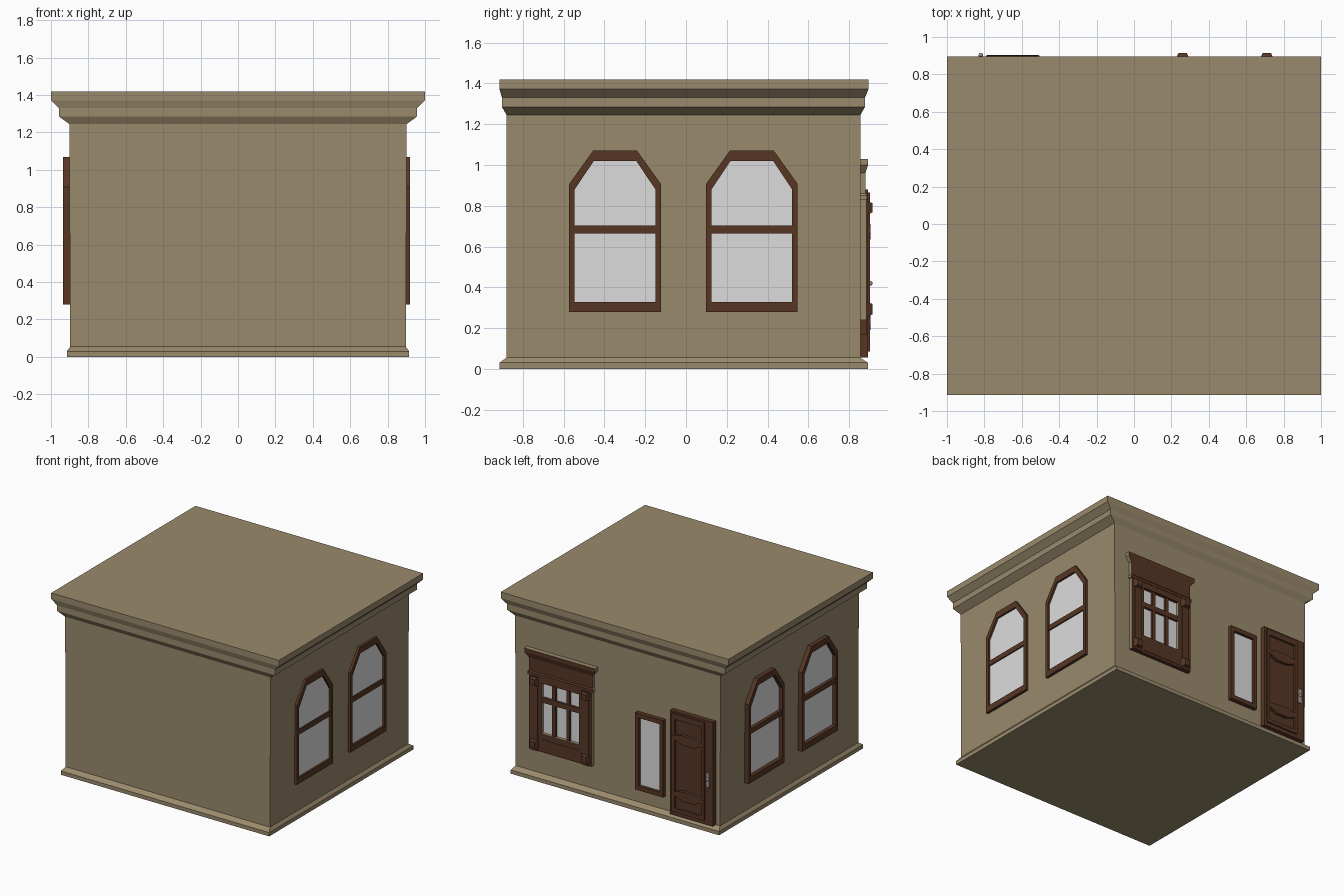
import bpy, bmesh, math

cube = bpy.data.objects.get("Cube")
if cube:
    bpy.data.objects.remove(cube, do_unlink=True)


def material(name, rgb):
    m = bpy.data.materials.new(name)
    m.use_nodes = True
    m.diffuse_color = (*rgb, 1)
    m.node_tree.nodes["Principled BSDF"].inputs["Base Color"].default_value = (*rgb, 1)
    return m


TAN = material("tan plaster", (0.32, 0.255, 0.15))
BROWN = material("dark brown wood", (0.095, 0.037, 0.018))
GLASS = material("pale grey glass", (0.72, 0.72, 0.72))
METAL = material("grey metal", (0.35, 0.34, 0.32))


def finish(name, bm, *mats):
    bmesh.ops.recalc_face_normals(bm, faces=bm.faces[:])
    if len(mats) > 1:
        # second colour on the ends and the flat tops
        for f in bm.faces:
            n = f.normal
            f.material_index = int(abs(n.x) > 0.5 or n.z > 0.9)
    me = bpy.data.meshes.new(name)
    bm.to_mesh(me)
    bm.free()
    for m in mats:
        me.materials.append(m)
    ob = bpy.data.objects.new(name, me)
    bpy.context.collection.objects.link(ob)
    return ob


def bridge(bm, a, b):
    n = len(a)
    for i in range(n):
        j = (i + 1) % n
        bm.faces.new((a[i], a[j], b[j], b[i]))


def loft(name, rings, *mats):
    """Stack of rectangles (z, x0, x1, y0, y1), capped at both ends."""
    bm = bmesh.new()
    loops = [[bm.verts.new(p) for p in ((x0, y0, z), (x1, y0, z), (x1, y1, z), (x0, y1, z))]
             for z, x0, x1, y0, y1 in rings]
    for a, b in zip(loops, loops[1:]):
        bridge(bm, a, b)
    bm.faces.new(loops[0])
    bm.faces.new(loops[-1])
    return finish(name, bm, *mats)


def on_back(u, v, d):
    return (u, d, v)


def on_left(u, v, d):
    return (d, u, v)


def on_right(u, v, d):
    return (-d, u, v)


def rect(u0, u1, v0, v1):
    return [(u0, v0), (u1, v0), (u1, v1), (u0, v1)]


def prism(name, pts, d0, d1, place, *mats, hole=None, front=None):
    """Outline pushed out of a wall from depth d0 to d1; hole makes it a frame,
    front gives a different outline for the outer face."""
    bm = bmesh.new()

    def ring(outline, d):
        return [bm.verts.new(place(u, v, d)) for u, v in outline]

    back, face = ring(pts, d0), ring(front or pts, d1)
    bridge(bm, back, face)
    if hole:
        hb, hf = ring(hole, d0), ring(hole, d1)
        bridge(bm, hb, hf)
        bridge(bm, back, hb)
        bridge(bm, face, hf)
    else:
        bm.faces.new(back)
        bm.faces.new(face)
    return finish(name, bm, *mats)


# Building shell: plinth, walls, two-step cornice and flat roof
shell = [(0, 0.915, -0.915, 0.892), (0.03, 0.915, -0.915, 0.892),
         (0.055, 0.897, -0.88, 0.855), (1.245, 0.902, -0.88, 0.855),
         (1.285, 0.957, -0.903, 0.878), (1.33, 0.957, -0.903, 0.878),
         (1.372, 1, -0.915, 0.895), (1.42, 1, -0.915, 0.895)]
loft("building_shell", [(z, -h, h, a, b) for z, h, a, b in shell], TAN)


# Side windows with clipped upper corners
def arch(c, half, top_half, low, shoulder, top):
    return [(c - half, low), (c + half, low), (c + half, shoulder),
            (c + top_half, top), (c - top_half, top), (c - half, shoulder)]


for side, place, out in (("left", on_left, 0.92), ("right", on_right, 0.935)):
    for spot, c in (("front", -0.348), ("rear", 0.323)):
        label = f"{side}_{spot}_window"
        inner = arch(c, 0.198, 0.104, 0.328, 0.88, 1.02)
        prism(label + "_frame", arch(c, 0.225, 0.108, 0.28, 0.907, 1.07),
              0.89, out, place, BROWN, hole=inner)
        prism(label + "_glass", inner, 0.89, 0.905, place, GLASS)
        prism(label + "_rail", rect(c - 0.198, c + 0.198, 0.664, 0.704),
              0.89, out - 0.005, place, BROWN)

# Rear display window
C = 0.485
prism("display_window_surround", rect(C - 0.275, C + 0.275, 0.24, 0.84), 0.85, 0.885,
      on_back, BROWN, TAN, hole=rect(C - 0.165, C + 0.165, 0.385, 0.785))
prism("display_window_glass", rect(C - 0.165, C + 0.165, 0.385, 0.785), 0.85, 0.86,
      on_back, GLASS)
for i, du in enumerate((-0.062, 0.062)):
    prism(f"display_window_bar_{i + 1}", rect(C + du - 0.015, C + du + 0.015, 0.385, 0.785),
          0.85, 0.876, on_back, BROWN)
prism("display_window_crossbar", rect(C - 0.165, C + 0.165, 0.63, 0.67), 0.85, 0.878,
      on_back, BROWN)
prism("display_window_sill_panel", rect(C - 0.17, C + 0.17, 0.26, 0.34), 0.88, 0.888,
      on_back, BROWN)
for side, s in (("left", 1), ("right", -1)):
    u = C + s * 0.225
    prism(f"display_window_{side}_pilaster", rect(u - 0.03, u + 0.03, 0.24, 0.83),
          0.88, 0.893, on_back, BROWN)
    for part, z0, z1 in (("base", 0.255, 0.33), ("capital", 0.755, 0.825)):
        prism(f"display_window_{side}_{part}", rect(u - 0.038, u + 0.038, z0, z1),
              0.88, 0.915, on_back, BROWN,
              front=rect(u - 0.022, u + 0.022, z0 + 0.012, z1 - 0.012))
crown = [(0.83, 0.285, 0.888), (0.85, 0.285, 0.888), (0.86, 0.278, 0.88),
         (0.96, 0.278, 0.88), (1.0, 0.31, 0.893), (1.03, 0.31, 0.893)]
loft("display_window_crown", [(z, C - h, C + h, 0.85, d) for z, h, d in crown], BROWN, TAN)

# Narrow window beside the door
light = rect(-0.39, -0.205, 0.2, 0.74)
prism("narrow_window_frame", rect(-0.42, -0.175, 0.165, 0.775), 0.85, 0.888,
      on_back, BROWN, hole=light)
prism("narrow_window_glass", light, 0.85, 0.865, on_back, GLASS)

# Door with a recessed panel and two bowed cross pieces
panel = rect(-0.785, -0.515, 0.1, 0.835)
prism("door_frame", rect(-0.86, -0.485, 0.055, 0.88), 0.85, 0.892, on_back, BROWN,
      hole=panel)
prism("door_trim", rect(-0.79, -0.505, 0.085, 0.865), 0.885, 0.902, on_back, BROWN,
      hole=rect(-0.765, -0.53, 0.115, 0.82))
prism("door_panel", panel, 0.85, 0.88, on_back, BROWN)
for part, z in (("lower", 0.235), ("upper", 0.68)):
    lens = [(-0.785, z - 0.01), (-0.7, z - 0.045), (-0.6, z - 0.045), (-0.51, z - 0.01),
            (-0.51, z + 0.01), (-0.6, z + 0.03), (-0.7, z + 0.03), (-0.785, z + 0.01)]
    prism(f"door_{part}_cross_piece", lens, 0.87, 0.904, on_back, BROWN)

# Door handle
prism("handle_plate", rect(-0.832, -0.806, 0.36, 0.47), 0.89, 0.897, on_back, METAL)
bpy.ops.mesh.primitive_uv_sphere_add(segments=12, ring_count=8, radius=0.012,
                                     location=(-0.819, 0.903, 0.42))
knob = bpy.context.object
knob.name = "door_knob"
knob.data.materials.append(METAL)
bpy.ops.object.shade_smooth_by_angle(angle=math.radians(40))
